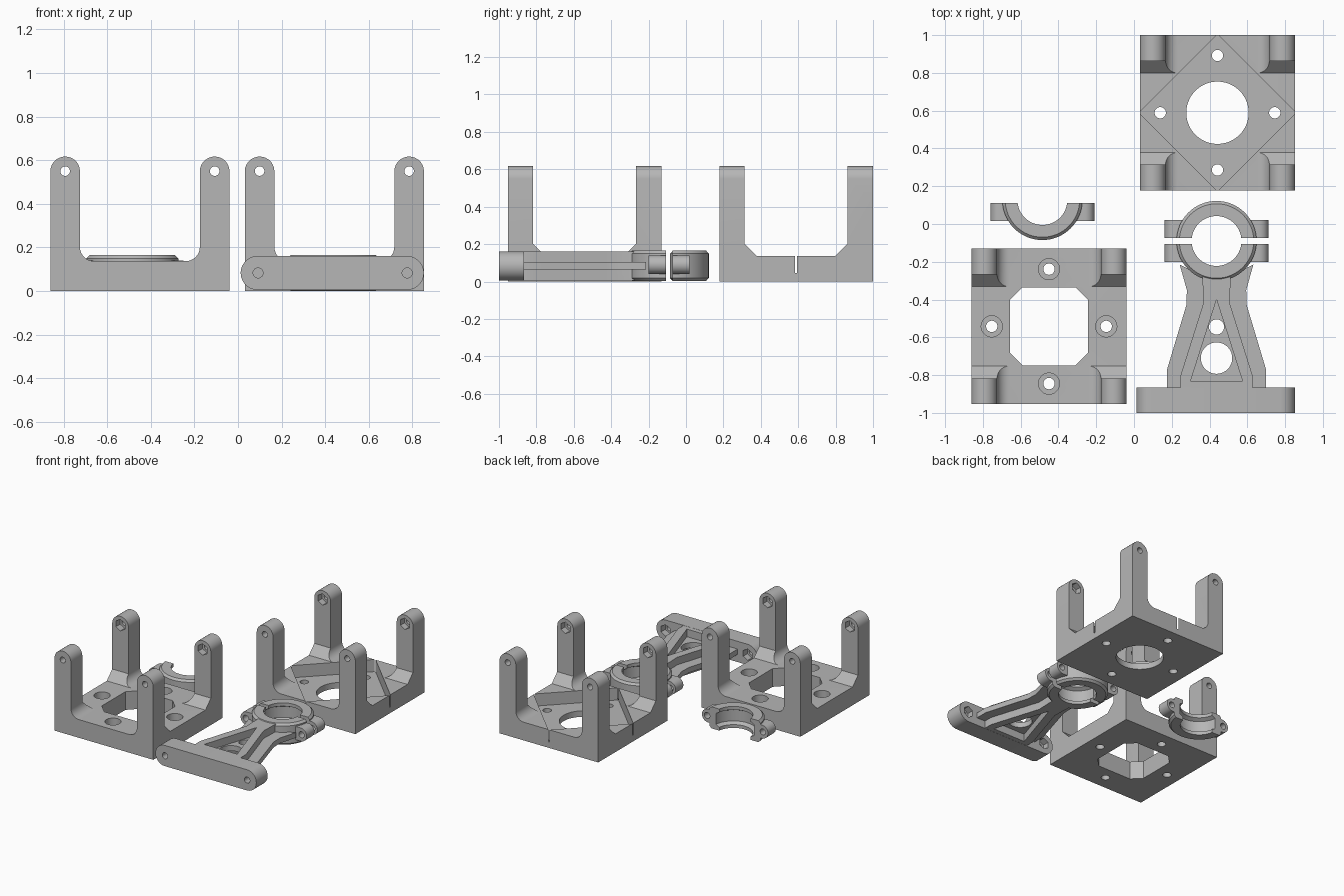
import bpy, bmesh
from math import pi, sin, cos

if "Cube" in bpy.data.objects:
    bpy.data.objects.remove(bpy.data.objects["Cube"])

grey = bpy.data.materials.new("plain grey")
grey.use_nodes = True
grey.diffuse_color = (0.47, 0.47, 0.47, 1)
grey.node_tree.nodes["Principled BSDF"].inputs["Base Color"].default_value = (0.47, 0.47, 0.47, 1)


def finish_mesh(name, bm):
    bmesh.ops.recalc_face_normals(bm, faces=bm.faces)
    me = bpy.data.meshes.new(name)
    bm.to_mesh(me)
    bm.free()
    me.materials.append(grey)
    ob = bpy.data.objects.new(name, me)
    bpy.context.collection.objects.link(ob)
    return ob


def prism(name, pts, axis, lo, hi):
    """Extrude a 2D outline along an axis between lo and hi."""
    place = {"X": lambda a, b: (lo, a, b), "Y": lambda a, b: (a, lo, b),
             "Z": lambda a, b: (a, b, lo)}[axis]
    bm = bmesh.new()
    face = bm.faces.new([bm.verts.new(place(a, b)) for a, b in pts])
    ext = bmesh.ops.extrude_face_region(bm, geom=[face])["geom"]
    move = [hi - lo if axis == k else 0 for k in "XYZ"]
    bmesh.ops.translate(bm, vec=move, verts=[v for v in ext if isinstance(v, bmesh.types.BMVert)])
    return finish_mesh(name, bm)


def arc(cx, cy, r, a0, a1, n=14):
    return [(cx + r * cos(a0 + (a1 - a0) * i / n), cy + r * sin(a0 + (a1 - a0) * i / n))
            for i in range(n + 1)]


def round_pts(cx, cy, r, n=32):
    return arc(cx, cy, r, pi / n, 2 * pi + pi / n, n)[:-1]


def mirrored(pts, cx=0):
    """Right-hand outline, bottom to top, closed with its mirror image."""
    return [(cx + a, b) for a, b in pts] + [(cx - a, b) for a, b in reversed(pts)]


def combine(ob, tool, op="DIFFERENCE"):
    mod = ob.modifiers.new("boolean", "BOOLEAN")
    mod.operation, mod.solver, mod.object = op, "EXACT", tool
    dg = bpy.context.evaluated_depsgraph_get()
    me = bpy.data.meshes.new_from_object(ob.evaluated_get(dg))
    ob.modifiers.clear()
    ob.data = me
    bpy.data.objects.remove(tool)


def cut(ob, pts, axis, lo, hi):
    combine(ob, prism("cutter", pts, axis, lo, hi))


def add(ob, pts, axis, lo, hi):
    combine(ob, prism("addition", pts, axis, lo, hi), "UNION")


HALF, LEG, TOP, BASE, FIL = 0.411, 0.136, 0.617, 0.137, 0.065


def bracket(name, cx, cy):
    """Four-legged base: crossing of a filleted and a chamfered U profile."""
    inner, r = HALF - LEG, LEG / 2
    right = arc(HALF - r, TOP - r, r, 0, pi)
    right += arc(inner - FIL, BASE + FIL, FIL, 0, -pi / 2, 8)
    u_x = [(HALF, 0)] + right
    ob = prism(name, mirrored(u_x, cx), "Y", cy - HALF, cy + HALF)
    u_y = [(HALF, 0), (HALF, TOP), (inner, TOP), (inner, BASE + FIL), (inner - FIL, BASE)]
    combine(ob, prism("side_profile", mirrored(u_y, cy), "X", cx - 1, cx + 1), "INTERSECT")
    # pivot holes with nut recesses on the inner leg faces
    for s in (-1, 1):
        x = cx + s * (HALF - r)
        cut(ob, round_pts(x, 0.55, 0.022, 20), "Y", cy - 1, cy + 1)
        cut(ob, round_pts(x, 0.55, 0.043, 6), "Y", cy - inner - 0.05, cy + inner + 0.05)
    return ob


def screw_spots(cx, cy, d=0.303):
    return [(cx + d, cy), (cx - d, cy), (cx, cy + d), (cx, cy - d)]


# bracket with octagonal opening and counterbored screw holes
ax, ay = -0.45, -0.542
front_bracket = bracket("octagon_bracket", ax, ay)
w, c = 0.207, 0.14
cut(front_bracket, [(ax + p, ay + q) for p, q in
    ((w, -c), (w, c), (c, w), (-c, w), (-w, c), (-w, -c), (-c, -w), (c, -w))], "Z", -1, 1)
for x, y in screw_spots(ax, ay):
    cut(front_bracket, round_pts(x, y, 0.03), "Z", -1, 1)
    cut(front_bracket, round_pts(x, y, 0.056), "Z", 0.06, 0.3)

# bracket with diamond pocket and round opening
bx, by = 0.442, 0.589
rear_bracket = bracket("diamond_bracket", bx, by)
d = HALF + 0.005
cut(rear_bracket, [(bx + d, by), (bx, by + d), (bx - d, by), (bx, by - d)], "Z", 0.045, 0.3)
cut(rear_bracket, round_pts(bx, by, 0.165, 64), "Z", -1, 1)
for x, y in screw_spots(bx, by):
    cut(rear_bracket, round_pts(x, y, 0.03), "Z", -1, 1)


def half_clamp(name, cx, cy, side):
    """Half of a grooved ring with two bolt ears."""
    prof = [(0.132, 0.003), (0.197, 0.003), (0.212, 0.018), (0.212, 0.15), (0.197, 0.165),
            (0.132, 0.165), (0.132, 0.14), (0.16, 0.125), (0.16, 0.043), (0.132, 0.028)]
    bm = bmesh.new()
    vs = [bm.verts.new((cx + r, cy, z)) for r, z in prof]
    es = [bm.edges.new((vs[i - 1], vs[i])) for i in range(len(vs))]
    bmesh.ops.spin(bm, geom=vs + es, cent=(cx, cy, 0), axis=(0, 0, 1), angle=2 * pi, steps=64)
    bmesh.ops.remove_doubles(bm, verts=bm.verts, dist=0.0005)
    ob = finish_mesh(name, bm)
    near, far = sorted((cy + side * 0.017, cy + side * 0.11))
    lo, hi = sorted((cy + side * 0.017, cy + side * 0.5))
    box = [(cx - 1, lo), (cx + 1, lo), (cx + 1, hi), (cx - 1, hi)]
    combine(ob, prism("half_space", box, "Z", -1, 1), "INTERSECT")
    for s in (-1, 1):
        ear = [(0.172, 0.04)] + arc(0.225, 0.09, 0.05, -pi / 2, pi / 2) + [(0.172, 0.14)]
        add(ob, [(cx + s * a, b) for a, b in ear], "Y", near, far)
        cut(ob, round_pts(cx + s * 0.232, 0.09, 0.023, 20), "Y", near - 0.1, far + 0.1)
    return ob


# loose and fitted clamp caps
loose_cap = half_clamp("loose_clamp_cap", -0.485, 0.127, -1)
mx, my = 0.437, -0.09
fitted_cap = half_clamp("fitted_clamp_cap", mx, my, 1)

# pivot arm: clamp half, tall tapered spine, thin side flange, crossbar
arm = half_clamp("pivot_arm", mx, my, -1)
spine = prism("spine", mirrored([(0.19, -0.9), (0.19, -0.8), (0.07, -0.42), (0.075, -0.262)], mx),
              "Z", 0.006, 0.16)
tri = [(mx - 0.137, -0.83), (mx + 0.137, -0.83), (mx, -0.4)]
cut(spine, tri, "Z", 0.103, 0.3)
cut(spine, tri, "Z", -0.1, 0.063)
flange = prism("flange", mirrored([(0.262, -0.9), (0.262, -0.77), (0.16, -0.43), (0.157, -0.35),
                                   (0.195, -0.215), (0.08, -0.272)], mx), "Z", 0.063, 0.103)
combine(spine, flange, "UNION")
cut(spine, round_pts(mx, -0.545, 0.04), "Z", -1, 1)
cut(spine, round_pts(mx, -0.71, 0.083, 48), "Z", -1, 1)
combine(arm, spine, "UNION")
zc, rad = 0.083, 0.078
bar = arc(0.853 - rad, zc, rad, -pi / 2, pi / 2) + arc(0.012 + rad, zc, rad, pi / 2, 3 * pi / 2)
add(arm, bar, "Y", -1.0, -0.865)
for x in (0.092, 0.776):
    cut(arm, round_pts(x, zc, 0.023, 20), "Y", -1.1, -0.8)
    cut(arm, round_pts(x, zc, 0.043, 6), "Y", -0.915, -0.8)

# smooth the curved walls, keep hard edges
parts = (front_bracket, rear_bracket, loose_cap, fitted_cap, arm)
bpy.ops.object.select_all(action="DESELECT")
for ob in parts:
    ob.select_set(True)
bpy.context.view_layer.objects.active = arm
bpy.ops.object.shade_smooth_by_angle(angle=0.5)
